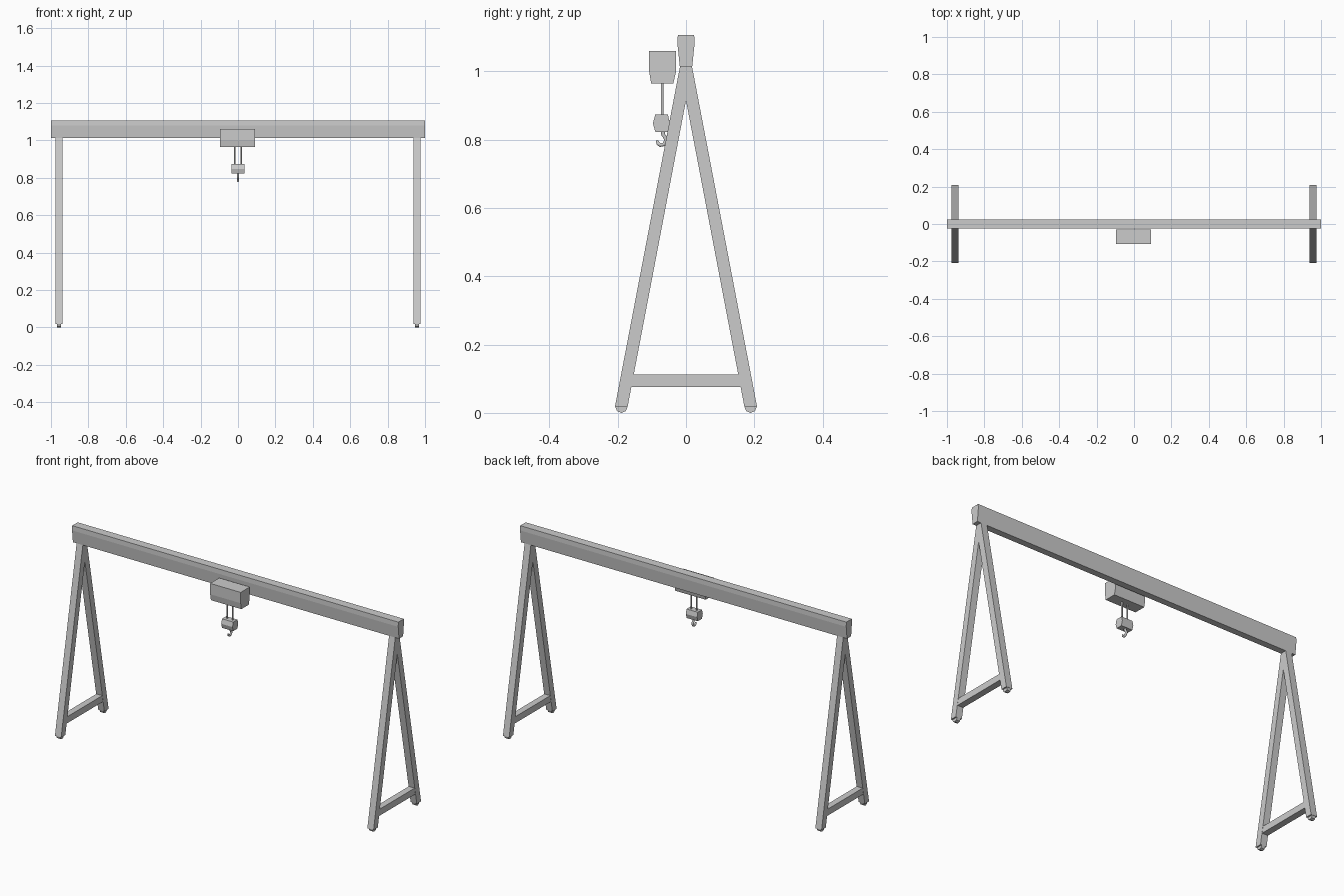
import bpy, bmesh
from math import sin, cos, pi

if "Cube" in bpy.data.objects:
    bpy.data.objects.remove(bpy.data.objects["Cube"])


def prism(name, profile, x0, x1):
    """Extrude a (y, z) profile along x."""
    bm = bmesh.new()
    face = bm.faces.new([bm.verts.new((x0, y, z)) for y, z in profile])
    ext = bmesh.ops.extrude_face_region(bm, geom=[face])
    moved = [v for v in ext["geom"] if isinstance(v, bmesh.types.BMVert)]
    bmesh.ops.translate(bm, verts=moved, vec=(x1 - x0, 0, 0))
    bmesh.ops.recalc_face_normals(bm, faces=bm.faces)
    me = bpy.data.meshes.new(name)
    bm.to_mesh(me)
    bm.free()
    ob = bpy.data.objects.new(name, me)
    bpy.context.collection.objects.link(ob)
    return ob


def tube(name, points, radius, tip=1.0):
    """Low-poly round bar along a path, optionally thinner at its end."""
    cu = bpy.data.curves.new(name, 'CURVE')
    cu.dimensions = '3D'
    cu.bevel_depth = radius
    cu.bevel_resolution = 1
    cu.use_fill_caps = True
    sp = cu.splines.new('POLY')
    sp.points.add(len(points) - 1)
    for p, co in zip(sp.points, points):
        p.co = (*co, 1)
    sp.points[-1].radius = tip
    ob = bpy.data.objects.new(name, cu)
    bpy.context.collection.objects.link(ob)
    return ob


# Main girder, slightly wider towards the top
prism("girder", [(-0.018, 1.012), (0.018, 1.012), (0.025, 1.08), (0.024, 1.106),
                 (-0.024, 1.106), (-0.025, 1.08)], -1, 1)

# A-frame supports with cross braces and small wheels
for side, s in (("left", -1), ("right", 1)):
    x = 0.958 * s
    prism(side + "_a_frame",
          [(-0.018, 1.012), (0.018, 1.012), (0.208, 0.018), (0.171, 0.018),
           (0, 0.915), (-0.171, 0.018), (-0.208, 0.018)], x - 0.019, x + 0.019)
    prism(side + "_cross_brace",
          [(-0.163, 0.076), (0.163, 0.076), (0.156, 0.112), (-0.156, 0.112)],
          x - 0.018, x + 0.018)
    for end, t in (("front", -1), ("back", 1)):
        ring = [(0.189 * t + 0.018 * cos(i * pi / 4), 0.018 + 0.018 * sin(i * pi / 4))
                for i in range(8)]
        prism(f"{side}_{end}_wheel", ring, x - 0.011, x + 0.011)

# Trolley hung on the front of the girder
prism("trolley", [(-0.108, 1.06), (-0.029, 1.06), (-0.029, 1.0), (-0.037, 0.965),
                  (-0.102, 0.965), (-0.108, 1.0)], -0.095, 0.092)

# Hoist ropes
for side, x in (("left", -0.017), ("right", 0.017)):
    tube(side + "_rope", [(x, -0.07, 0.97), (x, -0.07, 0.868)], 0.0045)

# Hexagonal hook block
prism("hook_block", [(-0.09, 0.873), (-0.053, 0.873), (-0.047, 0.848), (-0.054, 0.823),
                     (-0.09, 0.823), (-0.097, 0.848)], -0.035, 0.034)

# Hook
path = [(-0.068, 0.826), (-0.067, 0.815), (-0.06, 0.805), (-0.059, 0.795),
        (-0.065, 0.786), (-0.075, 0.784), (-0.082, 0.789), (-0.085, 0.798)]
tube("hook", [(0, y, z) for y, z in path], 0.0065, 0.5)
